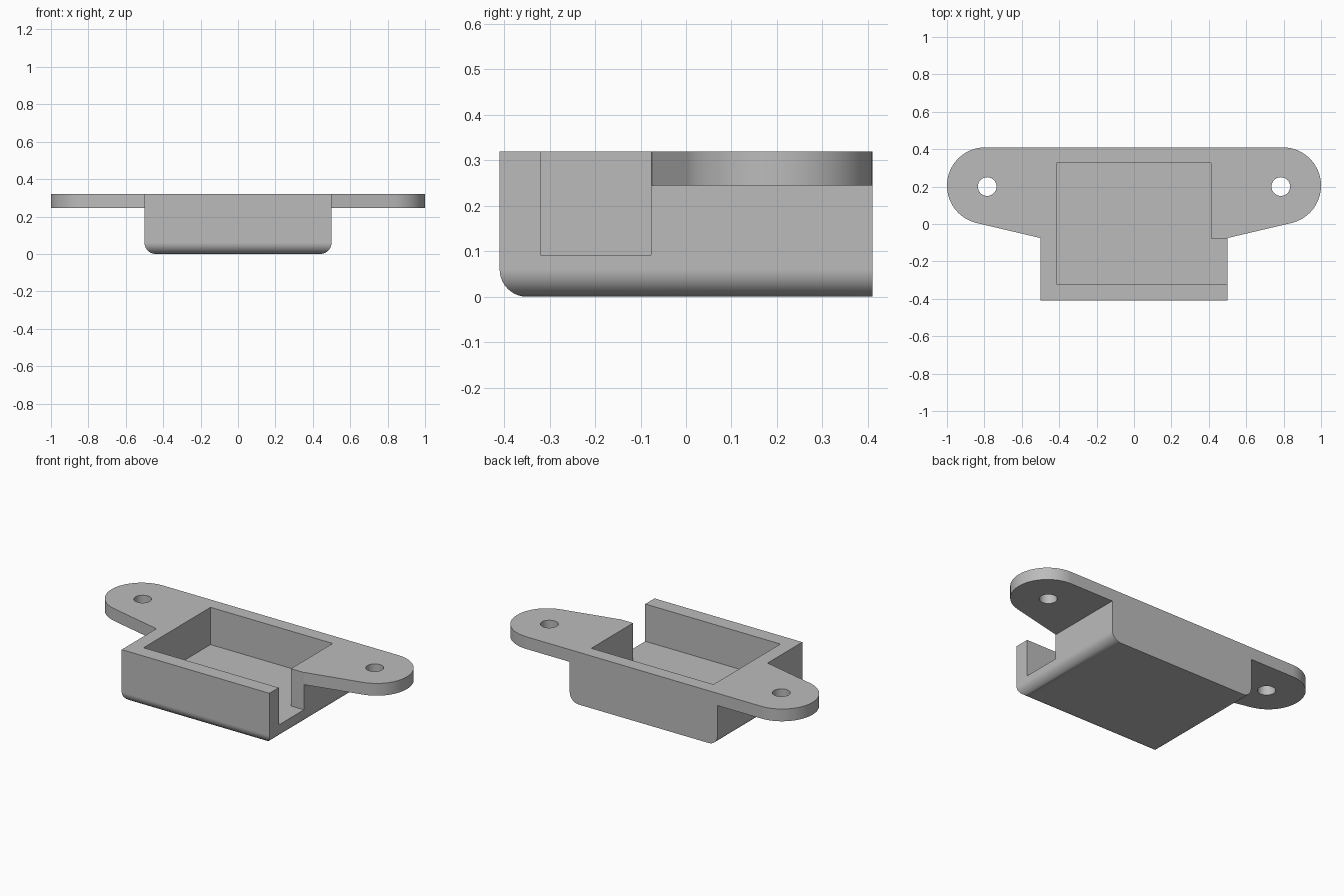
import bpy, bmesh
from math import radians, sin, cos

old = bpy.data.objects.get("Cube")
if old:
    bpy.data.objects.remove(old, do_unlink=True)

TOP, FLOOR, PLATE = 0.32, 0.092, 0.245
HALF_X, HALF_Y = 0.5, 0.41
EAR_X, EAR_Y, EAR_R = 0.795, 0.205, 0.205
HOLE_X, HOLE_Y, HOLE_R = 0.785, 0.2, 0.05
ROUND = 0.06

grey = bpy.data.materials.new("plain grey")
grey.use_nodes = True
colour = (0.5, 0.5, 0.5, 1)
grey.diffuse_color = colour
grey.node_tree.nodes["Principled BSDF"].inputs["Base Color"].default_value = colour


def finish(name, bm):
    bmesh.ops.recalc_face_normals(bm, faces=bm.faces)
    mesh = bpy.data.meshes.new(name)
    bm.to_mesh(mesh)
    bm.free()
    mesh.materials.append(grey)
    obj = bpy.data.objects.new(name, mesh)
    bpy.context.collection.objects.link(obj)
    return obj


def prism(points, z0, z1):
    """Extrude a flat outline from z0 up to z1."""
    bm = bmesh.new()
    face = bm.faces.new([bm.verts.new((x, y, z0)) for x, y in points])
    ext = bmesh.ops.extrude_face_region(bm, geom=[face])
    verts = [v for v in ext["geom"] if isinstance(v, bmesh.types.BMVert)]
    bmesh.ops.translate(bm, verts=verts, vec=(0, 0, z1 - z0))
    return bm


def block(x0, x1, y0, y1, z0, z1):
    return prism([(x0, y0), (x1, y0), (x1, y1), (x0, y1)], z0, z1)


def arc(cx, cy, r, start, end, steps):
    angles = [radians(start + (end - start) * i / steps) for i in range(steps + 1)]
    return [(cx + r * cos(a), cy + r * sin(a)) for a in angles]


def combine(target, tool, operation):
    tool.hide_render = True
    mod = target.modifiers.new(operation, "BOOLEAN")
    mod.operation = operation
    mod.solver = "EXACT"
    mod.object = tool
    bpy.context.view_layer.objects.active = target
    bpy.ops.object.modifier_apply(modifier=mod.name)
    bpy.data.objects.remove(tool, do_unlink=True)


# Box body, bottom rounded on the front and both sides
bm = block(-HALF_X, HALF_X, -HALF_Y, HALF_Y, 0, TOP)
edges = [e for e in bm.edges
         if all(v.co.z < 0.01 for v in e.verts)
         and not all(v.co.y > 0 for v in e.verts)]
bmesh.ops.bevel(bm, geom=edges, offset=ROUND, segments=10, profile=0.5,
                affect="EDGES", clamp_overlap=True)
body = finish("mounting_box", bm)

# Mounting plate with rounded ears and tapered front edges
right = [(HALF_X, -0.075)] + arc(EAR_X, EAR_Y, EAR_R, -77, 90, 32)
outline = right + [(-x, y) for x, y in reversed(right)]
combine(body, finish("ear_plate", prism(outline, PLATE, TOP)), "UNION")

# Open pocket and the side slot in the left wall
combine(body, finish("pocket_cutter",
                     block(-0.415, 0.412, -0.32, 0.327, FLOOR, 0.5)), "DIFFERENCE")
combine(body, finish("slot_cutter",
                     block(0.3, 0.6, -0.32, -0.077, FLOOR, 0.5)), "DIFFERENCE")

# Screw holes
for side in (-1, 1):
    ring = arc(side * HOLE_X, HOLE_Y, HOLE_R, 0, 360, 32)[:-1]
    combine(body, finish("hole_cutter", prism(ring, 0.1, 0.5)), "DIFFERENCE")

# Smooth shading on the rounded parts only
bpy.ops.object.select_all(action="DESELECT")
body.select_set(True)
bpy.context.view_layer.objects.active = body
bpy.ops.object.shade_smooth_by_angle(angle=radians(30))
weighted = body.modifiers.new("flat_face_normals", "WEIGHTED_NORMAL")
weighted.keep_sharp = True
